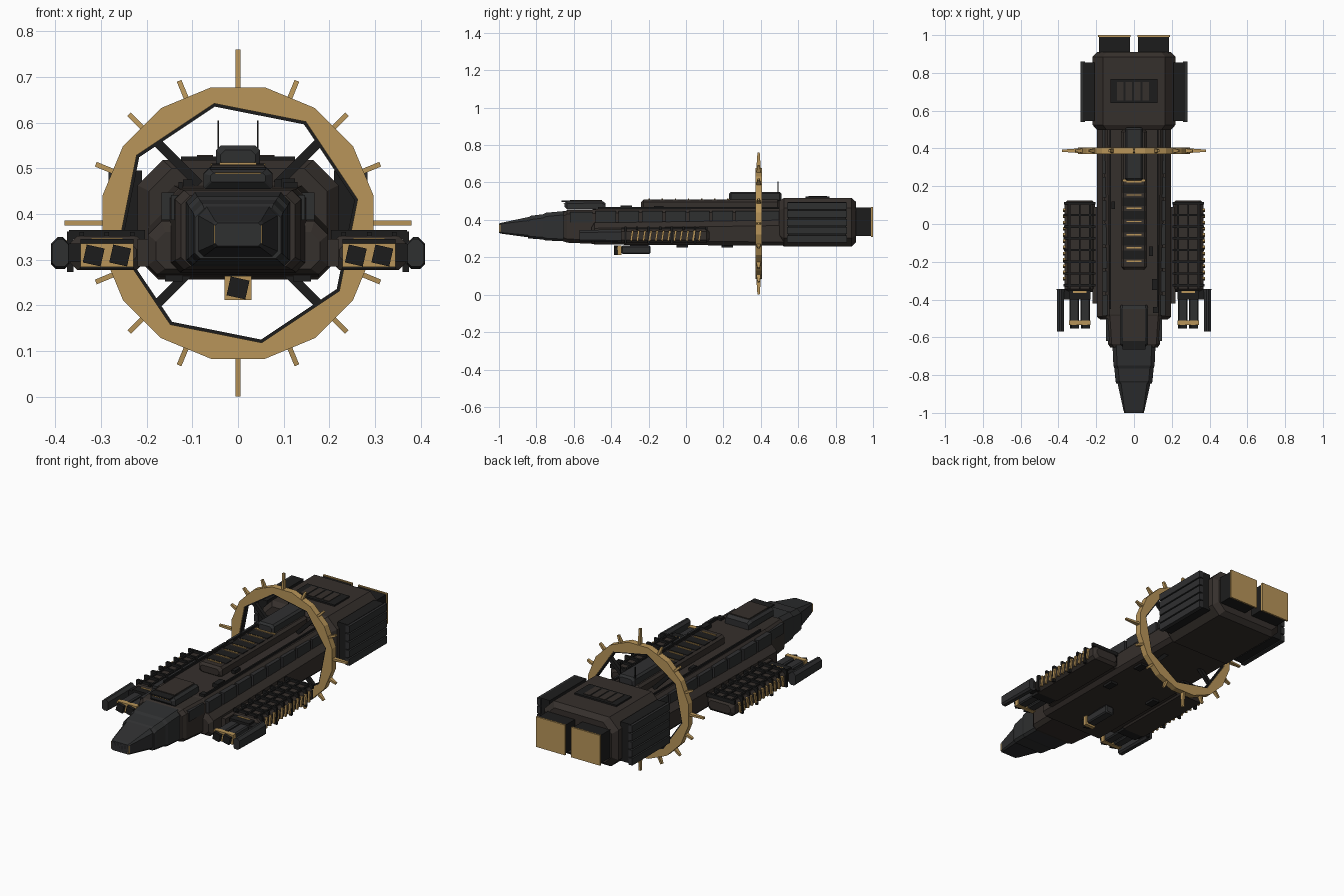
import bpy, bmesh, math
from mathutils import Matrix, Vector

if "Cube" in bpy.data.objects:
    bpy.data.objects.remove(bpy.data.objects["Cube"])

def material(name, rgb):
    m = bpy.data.materials.new(name)
    m.diffuse_color = (*rgb, 1)
    m.use_nodes = True
    m.node_tree.nodes["Principled BSDF"].inputs["Base Color"].default_value = m.diffuse_color
    return m

HULL = material("hull_brown", (0.036, 0.029, 0.025))
DARK = material("dark_metal", (0.012, 0.012, 0.012))
STEEL = material("steel_grey", (0.028, 0.029, 0.030))
GOLD = material("brass", (0.48, 0.30, 0.10))

def finish(name, bm, mat):
    bmesh.ops.recalc_face_normals(bm, faces=bm.faces)
    me = bpy.data.meshes.new(name)
    bm.to_mesh(me)
    bm.free()
    me.materials.append(mat)
    ob = bpy.data.objects.new(name, me)
    bpy.context.collection.objects.link(ob)
    return ob

def loft(name, secs, mat, cx=0):
    """Chamfered cross-sections along y: (y, half_width, z0, z1, bottom chamfer, top chamfer)."""
    bm = bmesh.new()
    rings = []
    for y, w, z0, z1, b, t in secs:
        half = [(w - b, z0), (w, z0 + b), (w, z1 - t), (w - t, z1)]
        prof = half + [(-x, z) for x, z in reversed(half)]
        rings.append([bm.verts.new((cx + x, y, z)) for x, z in prof])
    for a, c in zip(rings, rings[1:]):
        for i in range(8):
            j = (i + 1) % 8
            bm.faces.new((a[i], a[j], c[j], c[i]))
    bm.faces.new(rings[0])
    bm.faces.new(rings[-1])
    return finish(name, bm, mat)

def capped(name, y0, y1, w, z0, z1, c, mat, cx=0):
    """Block with all its edges chamfered."""
    loft(name, [(y0, w - c, z0 + c, z1 - c, c, c), (y0 + c, w, z0, z1, c, c),
                (y1 - c, w, z0, z1, c, c), (y1, w - c, z0 + c, z1 - c, c, c)], mat, cx)

def box(name, x, y, z, mat, turn=None):
    """Box from (min, max) pairs; several boxes may share one object via boxes()."""
    return boxes(name, [(x, y, z)], mat, turn)

def boxes(name, items, mat, turn=None):
    bm = bmesh.new()
    for x, y, z in items:
        mid = Vector([(p[0] + p[1]) / 2 for p in (x, y, z)])
        size = [abs(p[1] - p[0]) for p in (x, y, z)]
        m = Matrix.Translation(mid) @ (turn or Matrix()) @ Matrix.Diagonal((*size, 1))
        bmesh.ops.create_cube(bm, size=1, matrix=m)
    return finish(name, bm, mat)

# Nose: stepped, tapering plates
loft("nose_tip", [(-1, .05, .33, .38, .006, .006), (-.985, .056, .326, .385, .006, .006),
                  (-.83, .09, .305, .418, .012, .02)], STEEL)
loft("nose_middle", [(-.845, .094, .302, .412, .012, .02), (-.83, .098, .30, .422, .012, .02),
                     (-.75, .105, .294, .432, .012, .02)], STEEL)
loft("nose_collar", [(-.765, .103, .295, .43, .012, .02), (-.75, .109, .29, .438, .012, .02),
                     (-.64, .114, .285, .448, .012, .02)], STEEL)
box("nose_port", (-.05, .05), (-1, -.99), (.335, .376), DARK)
boxes("nose_port_trim", [((s*.046, s*.053), (-1, -.985), (.335, .376)) for s in (-1, 1)], GOLD)

# Main hull: wide lower hull and narrower upper hull
loft("lower_hull", [(-.505, .18, .28, .36, .02, .02), (-.49, .197, .268, .385, .02, .03),
                    (.52, .197, .262, .40, .02, .03)], HULL)
loft("front_hull", [(-.655, .125, .285, .44, .02, .02), (-.635, .138, .278, .452, .02, .02),
                    (-.45, .15, .27, .455, .02, .02)], HULL)
loft("upper_hull", [(-.50, .145, .35, .45, .01, .02), (-.48, .15, .35, .457, .01, .02),
                    (.52, .16, .35, .462, .01, .02)], HULL)
# Armour panels along the shoulders
boxes("shoulder_panels", [((s*.14, s*.168), (-.61 + i*.125, -.5 + i*.125), (.387, .447))
                          for i in range(1, 9) for s in (-1, 1)], STEEL)
boxes("front_shoulder_panels", [((s*.12, s*.147), (-.62, -.5), (.387, .442)) for s in (-1, 1)], STEEL)
boxes("deck_rails", [((s*.122, s*.13), (-.45, .5), (.455, .47)) for s in (-1, 1)], DARK)
boxes("deck_fittings", [((.095, .125), (-.35, -.29), (.455, .478)), ((.08, .10), (-.17, -.12), (.455, .475)),
                        ((.10, .13), (-.47, -.44), (.455, .47)), ((-.12, -.10), (.08, .12), (.455, .475))], DARK)
boxes("belly_fittings", [((s*.12, s*.16), (y, y + .06), (.252, .275))
                         for y in (-.05, .19) for s in (-1, 1)], DARK)

# Bridge plate ahead of the deck
loft("bridge", [(-.65, .06, .47, .49, .003, .006), (-.635, .075, .455, .50, .003, .012),
                (-.45, .075, .455, .502, .003, .012), (-.43, .07, .455, .49, .003, .01)], STEEL)
box("bridge_roof", (-.058, .058), (-.62, -.45), (.495, .507), HULL)
box("bridge_visor", (-.06, .06), (-.665, -.60), (.496, .503), DARK)
box("bridge_trim", (-.05, .05), (-.656, -.65), (.487, .491), GOLD)

# Dorsal spine with ribs
capped("dorsal_spine", -.24, .5, .068, .45, .508, .012, HULL)
boxes("spine_ribs", [((-.04, .04), (y, y + .007), (.505, .513))
                     for y in [-.2 + i*.07 for i in range(7)]], GOLD)
boxes("spine_plates", [((-.058, .058), (y, y + .045), (.50, .51))
                       for y in [-.185 + i*.07 for i in range(6)]], DARK)
capped("dorsal_block", .23, .51, .048, .495, .55, .01, STEEL)
box("dorsal_block_trim", (-.06, .06), (.225, .235), (.506, .511), GOLD)
boxes("antenna_masts", [((s*.042, s*.045), (.49, .495), (.45, .605)) for s in (-1, 1)], DARK)

# Stern block, roof vent, engines
loft("stern_block", [(.497, .195, .28, .50, .04, .05), (.525, .22, .257, .518, .045, .055),
                     (.885, .22, .257, .518, .045, .055), (.91, .195, .28, .495, .04, .05)], HULL)
box("stern_vent", (-.125, .125), (.64, .768), (.51, .526), DARK)
boxes("stern_vent_slats", [((-.09 + i*.045, -.055 + i*.045), (.655, .753), (.52, .529))
                           for i in range(4)], HULL)
for s, side in ((-1, "left"), (1, "right")):
    box(side + "_radiator", (s*.21, s*.27), (.545, .855), (.285, .495), DARK)
    boxes(side + "_radiator_slats", [((s*.26, s*.283), (.54, .86), (.28 + i*.044, .317 + i*.044))
                                     for i in range(5)], STEEL)
    box(side + "_engine", (s*.022, s*.185), (.88, .992), (.315, .465), DARK)
    box(side + "_engine_plate", (s*.018, s*.19), (.99, 1), (.308, .47), GOLD)

    # Side weapon pod
    cx = s * .287
    capped(side + "_pod", -.36, .125, .08, .277, .352, .015, HULL, cx)
    box(side + "_pod_mount", (s*.18, s*.22), (-.42, .09), (.285, .345), HULL)
    boxes(side + "_pod_top_grid",
          [((cx - .083, cx + .083), (-.33 + i*.062, -.318 + i*.062), (.345, .365)) for i in range(8)]
          + [((cx + d - .005, cx + d + .005), (-.345, .115), (.345, .36)) for d in (-.055, 0, .055)], DARK)
    boxes(side + "_pod_bands", [((s*.36, s*.374), (-.33 + i*.124, -.318 + i*.124), (.273, .362))
                                for i in range(4)], DARK)
    boxes(side + "_pod_coils", [((s*.362, s*.376), (-.295 + i*.033, -.284 + i*.033), (.288, .343))
                                for i in range(12)], GOLD, Matrix.Rotation(-.15, 4, 'X'))
    # Twin cannons with brass collars and square muzzles
    box(side + "_cannon_cradle", (cx - .058, cx + .058), (-.40, -.34), (.28, .345), DARK)
    box(side + "_cannon_trim", (cx - .035, cx + .035), (-.365, -.355), (.342, .347), GOLD)
    for k, d in enumerate((-.029, .029)):
        gx = cx + d
        capped(f"{side}_cannon_{k}", -.525, -.35, .025, .286, .333, .006, STEEL, gx)
        box(f"{side}_cannon_collar_{k}", (gx - .029, gx + .029), (-.535, -.51), (.284, .335), GOLD)
        box(f"{side}_cannon_muzzle_{k}", (gx - .02, gx + .02), (-.552, -.53), (.289, .329), DARK,
            Matrix.Rotation(.22, 4, 'Y'))
    # Outer guard plate
    loft(side + "_outer_guard", [(-.57, .018, .285, .345, .008, .012), (-.345, .02, .28, .35, .01, .015)],
         STEEL, s * .389)
    box(side + "_guard_arm", (s*.32, s*.385), (-.40, -.345), (.295, .335), DARK)

# Belly gun
capped("belly_gun", -.345, -.19, .026, .218, .262, .006, STEEL)
box("belly_gun_mount", (-.02, .02), (-.30, -.2), (.25, .28), DARK)
box("belly_gun_collar", (-.03, .03), (-.365, -.345), (.212, .264), GOLD)
box("belly_gun_muzzle", (-.021, .021), (-.385, -.36), (.217, .259), DARK, Matrix.Rotation(.22, 4, 'Y'))

# Ring: sixteen-sided outside, eight-sided inside
RY, RZ = .388, .38
def ring(name, r_out, r_in, depth, mat):
    bm = bmesh.new()
    step = math.tau / 16
    loops = []
    for y in (RY - depth, RY + depth):
        for inner in (False, True):
            row = []
            for i in range(16):
                a = (i + .5) * step
                r = r_in if inner else r_out
                p = Vector((math.cos(a), 0, math.sin(a))) * r
                if inner and i % 2:     # odd inner points sit halfway along the octagon side
                    p *= math.cos(step)
                row.append(bm.verts.new(p + Vector((0, y, RZ))))
            loops.append(row)
    fo, fi, bo, bi = loops
    for a, b in ((fo, fi), (fi, bi), (bi, bo), (bo, fo)):
        for i in range(16):
            j = (i + 1) % 16
            bm.faces.new((a[i], a[j], b[j], b[i]))
    return finish(name, bm, mat)

ring("brass_ring", .303, .267, .017, GOLD)
ring("ring_inner_lining", .270, .260, .013, DARK)

# Ring spikes: the four main ones are longer
bm = bmesh.new()
for i in range(16):
    tip = .38 if i % 4 == 0 else .337
    turn = Matrix.Translation((0, RY, RZ)) @ Matrix.Rotation(-i * math.tau / 16, 4, 'Y')
    v = [bm.verts.new(turn @ Vector((r, sy * w, sz * .0055)))
         for r, w in ((.295, .012), (tip, .006)) for sy, sz in ((-1, -1), (1, -1), (1, 1), (-1, 1))]
    for f in ((0, 1, 2, 3), (4, 5, 6, 7), (0, 1, 5, 4), (1, 2, 6, 5), (2, 3, 7, 6), (3, 0, 4, 7)):
        bm.faces.new([v[k] for k in f])
finish("ring_spikes", bm, GOLD)

# Diagonal struts from the hull to the ring
bm = bmesh.new()
for a in (45, 135, 225, 315):
    m = (Matrix.Translation((0, RY, RZ)) @ Matrix.Rotation(-math.radians(a), 4, 'Y')
         @ Matrix.Translation((.19, 0, 0)) @ Matrix.Diagonal((.14, .02, .02, 1)))
    bmesh.ops.create_cube(bm, size=1, matrix=m)
finish("ring_struts", bm, DARK)
